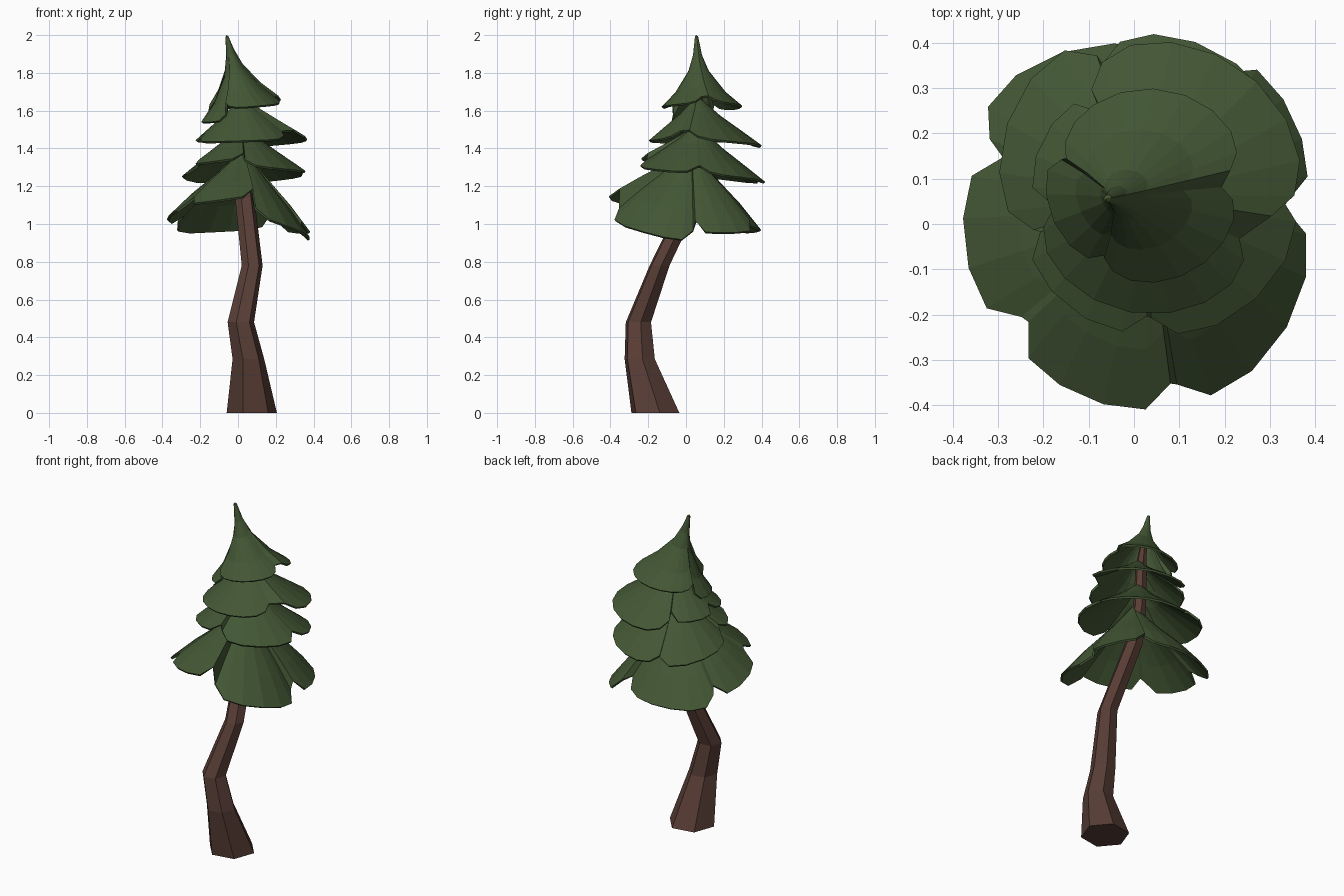
import bpy, bmesh, math
from mathutils import Vector

if "Cube" in bpy.data.objects:
    bpy.data.objects.remove(bpy.data.objects["Cube"])


def material(name, rgb):
    m = bpy.data.materials.new(name)
    m.diffuse_color = (*rgb, 1)
    m.use_nodes = True
    m.node_tree.nodes["Principled BSDF"].inputs["Base Color"].default_value = m.diffuse_color
    return m


GREEN = material("needle_green", (0.056, 0.095, 0.035))
BROWN = material("bark_brown", (0.100, 0.048, 0.037))


def make_object(name, bm, mat):
    me = bpy.data.meshes.new(name)
    bm.to_mesh(me)
    bm.free()
    me.materials.append(mat)
    ob = bpy.data.objects.new(name, me)
    bpy.context.collection.objects.link(ob)
    return ob


# Crooked six-sided trunk: x, y, z, radius at each bend
def trunk(path, sides=6, turn=math.radians(10)):
    bm = bmesh.new()
    rings = []
    for x, y, z, r in path:
        angles = [turn + math.tau * k / sides for k in range(sides)]
        rings.append([bm.verts.new((x + r * math.cos(a), y + r * math.sin(a), z)) for a in angles])
    for lo, hi in zip(rings, rings[1:]):
        for k in range(sides):
            n = (k + 1) % sides
            bm.faces.new((lo[k], lo[n], hi[n], hi[k]))
    bm.faces.new(rings[0][::-1])
    bm.faces.new(rings[-1])
    return make_object("trunk", bm, BROWN)


trunk([(0.073, -0.162, 0, 0.135), (0.055, -0.245, 0.285, 0.085),
       (0.015, -0.252, 0.48, 0.071), (0.075, -0.14, 0.78, 0.056),
       (0.035, 0.035, 1.14, 0.052), (0.01, 0.06, 1.38, 0.037),
       (0.0, 0.062, 1.66, 0.030), (-0.02, 0.06, 1.80, 0.018)])


# Foliage skirt: a thin cone cut into drooping lobes.
# profile = (radius fraction, drop fraction) pairs from tip to rim
# lobe = (start angle, end angle, start radius, end radius, start z, end z)
def tier(name, tip, centre, profile, lobes, notch):
    prof = [(0, 0)] + profile + [(1, 1)]

    def drop(s):
        for (r0, d0), (r1, d1) in zip(prof, prof[1:]):
            if s <= r1:
                return d0 + (d1 - d0) * (s - r0) / (r1 - r0)
        return 1

    def point(a, r, z, s):
        d = drop(s)
        cx = tip[0] + (centre[0] - tip[0]) * d
        cy = tip[1] + (centre[1] - tip[1]) * d
        return Vector((cx + r * s * math.cos(a), cy + r * s * math.sin(a), tip[2] + (z - tip[2]) * d))

    bm = bmesh.new()
    apex = bm.verts.new(tip)
    columns = []
    for a0, a1, r0, r1, z0, z1 in lobes:
        n = max(5, round((a1 - a0) / 14))
        for i in range(n + 1):
            t = (i / n - 0.5) - 0.5 * math.cos(math.pi * i / n)   # -1..1, denser at lobe ends
            u = (t + 1) / 2
            edge = 1 - notch * abs(t) ** 7
            a = math.radians(a0 + (a1 - a0) * u)
            r, z = r0 + (r1 - r0) * u, z0 + (z1 - z0) * u
            columns.append([bm.verts.new(point(a, r, z, s * edge)) for s, _ in prof[1:]])
    for c, d in zip(columns, columns[1:] + columns[:1]):
        bm.faces.new((apex, c[0], d[0]))
        for i in range(len(c) - 1):
            bm.faces.new((c[i], c[i + 1], d[i + 1], d[i]))
    ob = make_object(name, bm, GREEN)
    mod = ob.modifiers.new("thickness", "SOLIDIFY")
    mod.thickness = 0.012
    mod.offset = -1
    return ob


SLOPE = [(0.35, 0.40), (0.7, 0.72)]

tier("lower_foliage", (0.03, 0.03, 1.40), (0.02, 0.02), [(0.35, 0.36), (0.7, 0.68)], [
    (-137, -81, 0.405, 0.44, 1.10, 1.15),
    (-79, 3, 0.445, 0.36, 1.03, 0.89),
    (5, 60, 0.37, 0.42, 0.95, 0.96),
    (62, 154, 0.345, 0.44, 0.98, 0.95),
    (158, 220, 0.39, 0.41, 0.99, 1.08)], 0.14)

tier("lower_middle_foliage", (0.02, 0.06, 1.53), (0.03, 0.07), SLOPE, [
    (-160, -90, 0.295, 0.32, 1.31, 1.35),
    (-88, -1, 0.325, 0.345, 1.31, 1.27),
    (2, 109, 0.335, 0.355, 1.27, 1.21),
    (110, 198, 0.38, 0.31, 1.21, 1.27)], 0.15)

tier("upper_middle_foliage", (0.02, 0.06, 1.68), (0.03, 0.08), SLOPE, [
    (-168, -28, 0.265, 0.29, 1.43, 1.45),
    (-12, 119, 0.352, 0.315, 1.455, 1.40),
    (121, 190, 0.25, 0.26, 1.44, 1.44)], 0.2)

# Top foliage with its bent, narrow spire
tier("top_foliage", (-0.06, 0.055, 2.0), (0.02, 0.07),
     [(0.04, 0.02), (0.11, 0.28), (0.25, 0.50), (0.62, 0.80)], [
    (-119, 4, 0.195, 0.215, 1.61, 1.645),
    (14, 155, 0.245, 0.215, 1.65, 1.60),
    (157, 240, 0.225, 0.19, 1.54, 1.54)], 0.16)
